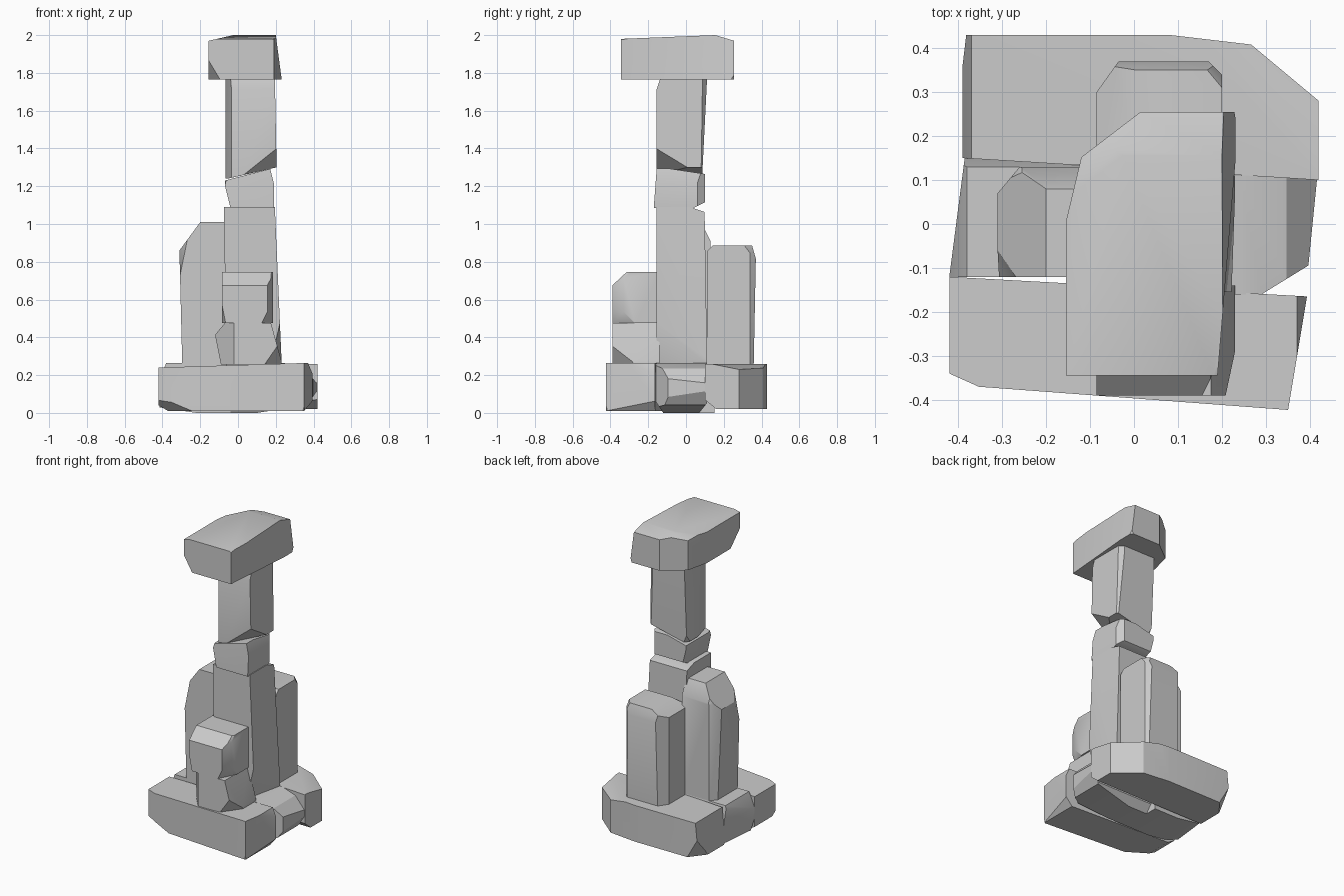
import bpy, bmesh, math
from mathutils import Vector


def rock(name, lo, hi, cuts):
    """Block from lo to hi; each cut slices a corner or edge.
    A cut's signs pick the corner, its sizes say how far it reaches along each axis (0 = whole axis)."""
    bm = bmesh.new()
    bmesh.ops.create_cube(bm, size=1)
    lo, hi = Vector(lo), Vector(hi)
    for v in bm.verts:
        v.co = Vector([lo[i] + (v.co[i] + 0.5) * (hi[i] - lo[i]) for i in range(3)])
    for c in cuts:
        corner = Vector([hi[i] if c[i] > 0 else lo[i] for i in range(3)])
        normal = Vector([1 / a if a else 0 for a in c])
        axis = next(i for i in range(3) if c[i])
        corner[axis] -= c[axis]
        bmesh.ops.bisect_plane(bm, geom=bm.verts[:] + bm.edges[:] + bm.faces[:], dist=1e-5,
                               plane_co=corner, plane_no=normal, clear_outer=True)
        bmesh.ops.holes_fill(bm, edges=bm.edges[:], sides=0)
    bmesh.ops.recalc_face_normals(bm, faces=bm.faces[:])
    mesh = bpy.data.meshes.new(name)
    bm.to_mesh(mesh)
    bm.free()
    ob = bpy.data.objects.new(name, mesh)
    bpy.context.collection.objects.link(ob)
    bpy.ops.object.select_all(action='DESELECT')
    ob.select_set(True)
    bpy.context.view_layer.objects.active = ob
    bpy.ops.object.shade_smooth_by_angle(angle=math.radians(30))


# Base ring of four stones
rock("base_back", (-.39, .10, .02), (.42, .43, .26), [
    (-.81, -.05, 0), (.18, .15, 0), (.34, .04, 0), (.28, .3, .06), (.12, .12, .14),
    (-.08, .1, -.14), (.1, .08, -.08), (0, -.06, -.05), (-.02, 0, .2)])
rock("base_front", (-.42, -.425, .01), (.40, -.12, .265), [
    (-.8, -.06, 0), (-.19, -.085, 0), (.82, .045, 0), (.05, -.3, 0), (.06, -.05, -.2),
    (-.25, -.16, -.12), (-.8, 0, .025), (.03, 0, .07), (.05, 0, -.06), (-.05, 0, -.03), (.03, .05, .08)])
rock("base_left", (-.42, -.12, 0), (-.04, .15, .265), [
    (-.035, .27, 0), (-.04, 0, .1), (-.1, -.05, -.1), (-.2, 0, -.03), (0, .02, .1)])
rock("base_right", (-.04, -.16, 0), (.42, .11, .265), [
    (.03, -.3, 0), (.13, -.08, 0), (.18, 0, .05), (.1, 0, .11), (.14, -.12, .1),
    (.32, 0, -.05), (.08, 0, -.12), (0, -.04, -.06), (0, .04, -.05)])

# Upright stones around the column
rock("upright_left", (-.31, -.12, .25), (-.06, .13, 1.01), [
    (-.11, 0, .15), (-.06, -.12, .3), (-.05, .06, 0), (0, .05, .1), (-.1, .12, .22), (-.015, 0, -.6)])
rock("upright_back", (-.085, .11, .23), (.2, .37, .885), [
    (-.05, .07, 0), (.03, .03, 0), (-.09, 0, .05), (0, .02, .07), (0, -.03, .03),
    (.05, .06, .08), (-.06, .1, .09), (0, .012, -.6)])

# Small front stack
rock("front_lower", (-.12, -.39, .255), (.23, -.14, .475), [
    (-.1, -.12, 0), (-.05, 0, .06), (.09, -.12, -.13), (.055, 0, .2), (-.03, 0, -.15), (.04, -.06, .08)])
rock("front_upper", (-.085, -.39, .475), (.185, -.14, .745), [
    (0, -.075, .07), (.05, -.09, .1), (.06, -.12, -.12), (-.02, -.06, -.1), (.03, -.06, 0)])

# Central column
rock("column_lower", (-.075, -.155, .25), (.23, .11, 1.09), [
    (.035, 0, .8), (.06, -.27, -.26), (-.015, 0, -.8), (0, .09, .03), (-.03, .04, .04), (.02, .03, .08),
    (0, .012, .7)])
rock("column_middle", (-.07, -.17, 1.085), (.19, .10, 1.295), [
    (-.25, 0, .065), (0, .2, .03), (-.03, -.1, .1), (.03, .04, 0), (.02, 0, .08),
    (0, .06, -.03), (-.03, 0, -.12), (0, -.015, .2)])
rock("column_upper", (-.065, -.155, 1.24), (.205, .11, 1.775), [
    (.26, 0, -.06), (.2, -.26, -.16), (-.03, -.13, 0), (.01, 0, .5), (0, .025, -.5),
    (0, -.02, .06), (-.04, .06, -.08), (.04, .03, 0)])

# Cap stone
rock("cap", (-.155, -.345, 1.765), (.24, .255, 2.0), [
    (-.17, .13, 0), (-.06, .25, 0), (.05, -.6, 0), (.04, 0, .3), (-.17, .3, .09), (-.13, 0, .03),
    (0, .1, .03), (.1, -.25, .05), (-.06, -.1, -.1), (0, -.5, .02), (.02, .03, -.06), (.03, -.04, -.05)])
